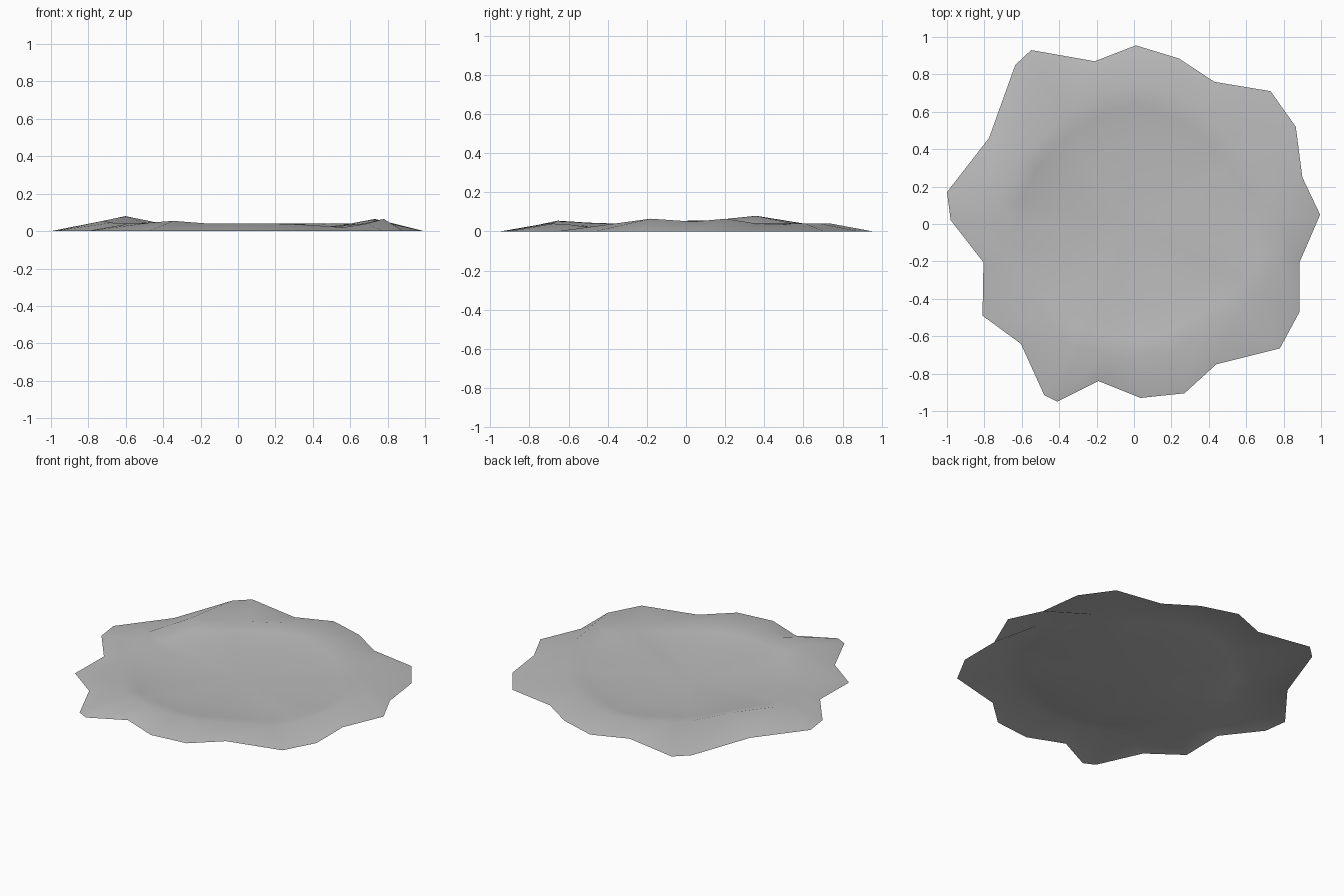
import bpy
import bmesh
from mathutils import Vector

# Remove the default cube only
default_cube = bpy.data.objects.get("Cube")
if default_cube:
    bpy.data.objects.remove(default_cube, do_unlink=True)


def make_material(name, colour):
    material = bpy.data.materials.new(name)
    material.use_nodes = True
    rgba = (*colour, 1)
    material.diffuse_color = rgba
    material.node_tree.nodes["Principled BSDF"].inputs["Base Color"].default_value = rgba
    return material


# Ragged foot of the crater on the ground, clockwise from the back
outline = [
    (.01, .955), (.24, .885), (.43, .76), (.73, .71), (.865, .52),
    (.9, .25), (.995, .05), (.885, -.205), (.885, -.47), (.78, -.665),
    (.44, -.75), (.27, -.905), (.035, -.93), (-.19, -.84), (-.41, -.95),
    (-.48, -.915), (-.605, -.64), (-.81, -.49), (-.805, -.205), (-.98, .02),
    (-1, .17), (-.775, .46), (-.635, .85), (-.55, .93), (-.21, .87),
]

# Crest radius along each spoke, and crest heights that differ from the usual
crest_radius = [
    .74, .71, .7, .68, .7, .76, .76, .8, .78, .74, .69, .71, .71,
    .71, .72, .74, .69, .68, .7, .72, .73, .7, .68, .69, .72,
]
usual_height = .04
crest_height = {5: .065, 6: .05, 7: .065, 9: .02, 10: .035, 14: .05, 15: .055,
                16: .045, 18: .045, 19: .055, 20: .055, 21: .08}

# Bowl rings inside the crest: (share of crest radius, share of crest height)
bowl_profile = [(.86, .62), (.6, .28), (.3, .08)]


def build_crater(name, material):
    bm = bmesh.new()
    spokes = [Vector((x, y, 0)) for x, y in outline]

    # Foot ring, crest ring, then the bowl rings
    rings = [[bm.verts.new(point) for point in spokes]]
    for radius_share, height_share in [(1, 1)] + bowl_profile:
        ring = []
        for index, spoke in enumerate(spokes):
            point = spoke.normalized() * crest_radius[index] * radius_share
            point.z = crest_height.get(index, usual_height) * height_share
            ring.append(bm.verts.new(point))
        rings.append(ring)
    centre = bm.verts.new((0, 0, 0))

    # Bridge neighbouring rings and close the bowl with a fan
    count = len(spokes)
    for outer, inner in zip(rings, rings[1:]):
        for i in range(count):
            j = (i + 1) % count
            bm.faces.new((outer[j], outer[i], inner[i], inner[j]))
    for i in range(count):
        bm.faces.new((rings[-1][(i + 1) % count], rings[-1][i], centre))

    # The open sheet faces upward
    bm.normal_update()
    if sum(face.normal.z for face in bm.faces) < 0:
        bmesh.ops.reverse_faces(bm, faces=bm.faces[:])
    for face in bm.faces:
        face.smooth = True

    mesh = bpy.data.meshes.new(name)
    bm.to_mesh(mesh)
    bm.free()
    mesh.materials.append(material)
    crater = bpy.data.objects.new(name, mesh)
    bpy.context.collection.objects.link(crater)
    return crater


build_crater("crater_ground", make_material("dust grey", (.5, .5, .5)))
